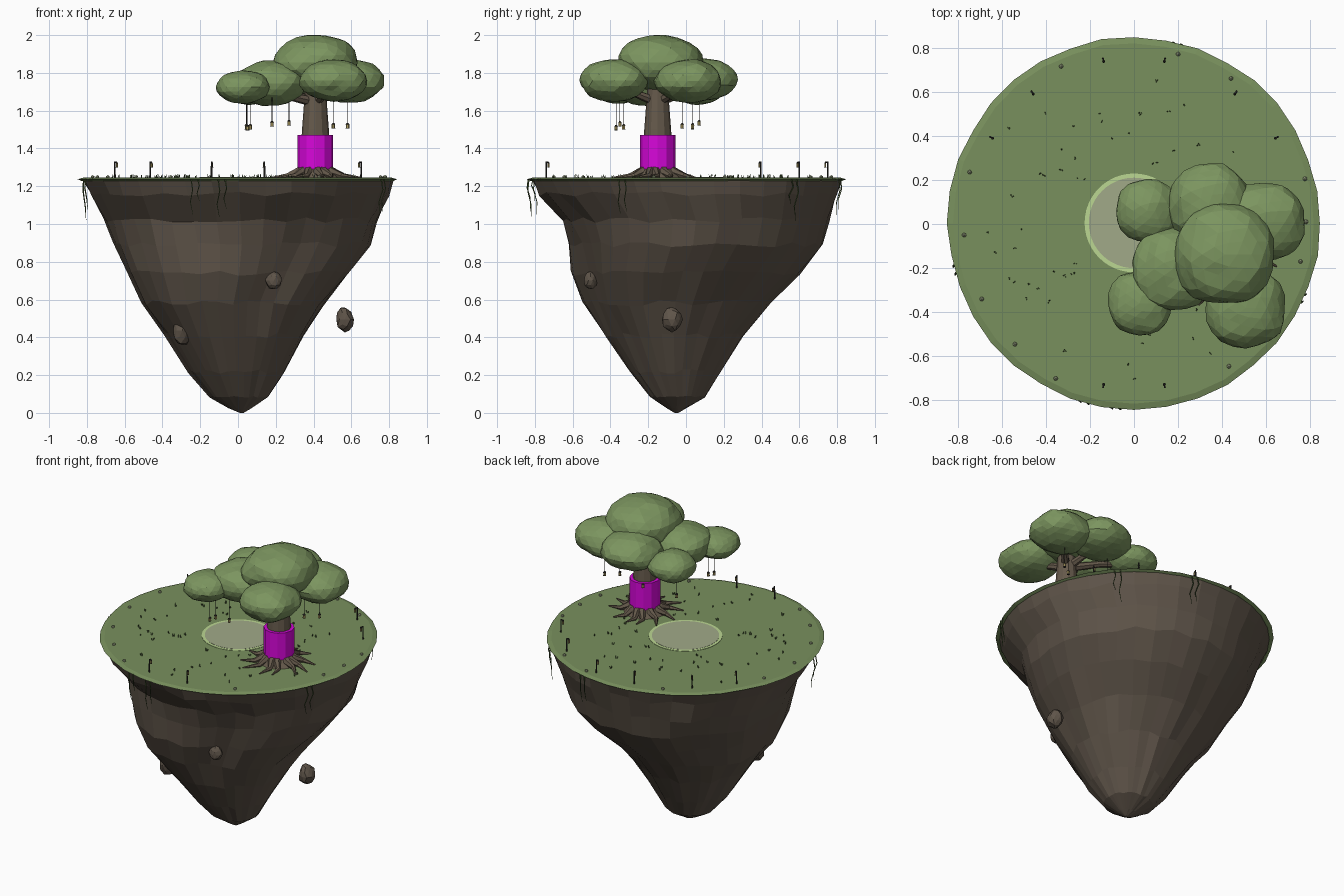
import bpy, bmesh, math, random
from mathutils import Vector, Matrix, noise

cube = bpy.data.objects.get("Cube")
if cube:
    bpy.data.objects.remove(cube, do_unlink=True)
random.seed(4)
TOP = 1.245


def material(name, r, g, b):
    m = bpy.data.materials.new(name)
    m.use_nodes = True
    m.diffuse_color = (r, g, b, 1)
    m.node_tree.nodes["Principled BSDF"].inputs["Base Color"].default_value = (r, g, b, 1)
    return m


GRASS = material("grass green", 0.19, 0.28, 0.11)
LEAF = material("leaf green", 0.2, 0.3, 0.115)
DARK = material("dark plant green", 0.075, 0.12, 0.04)
ROCK = material("rock brown", 0.112, 0.088, 0.066)
BARK = material("bark brown", 0.13, 0.1, 0.07)
MAGENTA = material("magenta", 0.68, 0.002, 0.7)
RIM = material("pale green", 0.5, 0.68, 0.29)
POND = material("grey green", 0.355, 0.4, 0.25)
IRON = material("dark iron", 0.03, 0.028, 0.025)
GLOW = material("lantern yellow", 0.45, 0.36, 0.13)


def finish(bm, name, *mats):
    bmesh.ops.recalc_face_normals(bm, faces=bm.faces)
    me = bpy.data.meshes.new(name)
    bm.to_mesh(me)
    bm.free()
    for m in mats:
        me.materials.append(m)
    ob = bpy.data.objects.new(name, me)
    bpy.context.collection.objects.link(ob)
    return ob


def skin(bm, rings, mat=0):
    """Bridge a list of point rings and cap both ends."""
    vs = [[bm.verts.new(p) for p in ring] for ring in rings]
    n = len(vs[0])
    faces = [bm.faces.new((a[i], a[(i + 1) % n], b[(i + 1) % n], b[i]))
             for a, b in zip(vs, vs[1:]) for i in range(n)]
    faces += [bm.faces.new(vs[0][::-1]), bm.faces.new(vs[-1])]
    for f in faces:
        f.material_index = mat


def tube(bm, pts, radii, sides=6, mat=0):
    pts = [Vector(p) for p in pts]
    q = (pts[-1] - pts[0]).to_track_quat('Z', 'Y')
    skin(bm, [[p + q @ Vector((r * math.cos(a), r * math.sin(a), 0))
               for a in (2 * math.pi * i / sides for i in range(sides))]
              for p, r in zip(pts, radii)], mat)


def blob(name, centre, size, mat, detail, rough, box=2.0):
    """Noisy ellipsoid; a larger box value squares off its plan."""
    bm = bmesh.new()
    bmesh.ops.create_icosphere(bm, subdivisions=detail, radius=1)
    seed = Vector(centre) * 9
    for v in bm.verts:
        d = v.co.copy()
        plan = (abs(d.x) ** box + abs(d.y) ** box) ** (1 / box)
        k = 1 / math.hypot(plan, d.z)
        k *= 1 + rough * noise.noise(d * 1.6 + seed) + random.uniform(-.02, .02)
        v.co = Vector(centre) + Vector([c * s * k for c, s in zip(d, size)])
    return finish(bm, name, mat)


# Island rock: each row is height, then x and y extents
ROWS = [(0, .01, .03, -.06, -.04), (.025, -.05, .07, -.1, 0), (.085, -.15, .16, -.19, .1),
        (.22, -.26, .24, -.3, .18), (.41, -.39, .35, -.43, .3), (.58, -.51, .46, -.56, .45),
        (.74, -.59, .6, -.63, .6), (.89, -.66, .7, -.645, .72), (1.02, -.71, .735, -.66, .765),
        (1.16, -.78, .8, -.78, .805), (1.236, -.825, .825, -.82, .828)]
SEG = 36


def bump(a, deg, width):
    return math.exp(-((math.degrees(a) - deg) / width) ** 2 / 2)


rings = []
for z, x0, x1, y0, y1 in ROWS:
    ring = []
    for i in range(SEG):
        a = 2 * math.pi * i / SEG
        c, s = math.cos(a), math.sin(a)
        k, dz = 1, 0
        if 0 < z < 1.2:
            # a shallow hollow at the front right and a slight bulge at the front left
            mid = math.exp(-((z - .68) / .27) ** 2)
            k += mid * (.045 * bump(a, 232, 24) - .15 * bump(a, 292, 20))
            k += .018 * noise.noise(Vector((c * 2.2, s * 2.2, z * 2))) + random.uniform(-.01, .01)
            dz = random.uniform(-.015, .015) * min(1, z * 4)
        ring.append(((x0 + x1) / 2 + (x1 - x0) / 2 * c * k,
                     (y0 + y1) / 2 + (y1 - y0) / 2 * s * k, z + dz))
    rings.append(ring)
bm = bmesh.new()
skin(bm, rings)
finish(bm, "island_rock", ROCK)

# Grass cap with a softly bevelled rim
edge = [.846 + random.uniform(-.006, .003) for _ in range(SEG)]
bm = bmesh.new()
skin(bm, [[((r + d) * math.cos(2 * math.pi * i / SEG), .003 + (r + d) * math.sin(2 * math.pi * i / SEG), z)
           for i, r in enumerate(edge)]
          for d, z in ((-.02, 1.228), (0, 1.237), (-.028, TOP))])
finish(bm, "grass_cap", GRASS)

# Clearing: thin pale rim with a grey green disc
for name, r, h, m in (("clearing_rim", .224, .002, RIM), ("clearing_floor", .205, .003, POND)):
    bm = bmesh.new()
    tube(bm, [(0, .005, TOP - .005), (0, .005, TOP + h)], [r, r], 48)
    finish(bm, name, m)

# Floating stones
for i, (c, s) in enumerate([((.19, -.505, .7), (.042, .037, .047)),
                            ((.565, -.075, .495), (.048, .054, .066)),
                            ((-.295, -.325, .437), (.05, .05, .078))]):
    blob(f"floating_stone_{i + 1}", c, s, ROCK, 2, .2)

# Trunk and its magenta sleeve
TX, TY = .41, -.15
bm = bmesh.new()
tube(bm, [(TX, TY, z) for z in (TOP, 1.29, 1.36, 1.5, 1.66, 1.8)],
     [.13, .09, .08, .071, .059, .05], 12)
finish(bm, "trunk", BARK)
bm = bmesh.new()
tube(bm, [(TX, TY, 1.29), (TX, TY, 1.47)], [.094, .094], 12)
finish(bm, "trunk_sleeve", MAGENTA)

# Roots spreading over the grass
bm = bmesh.new()
for i in range(12):
    a = 2 * math.pi * i / 12 + random.uniform(-.15, .15)
    reach = random.uniform(.18, .25)
    tube(bm, [(TX + d * math.cos(a + t), TY + d * math.sin(a + t), TOP + h)
              for d, h, t in ((.05, .05, 0), (.1, .028, 0), (.15, .01, .1), (reach, .002, -.06))],
         [.03, .024, .015, .004], 6)
finish(bm, "roots", BARK)

# Canopy clumps: centre and half sizes, each joined to the trunk by a branch
CLUMPS = [(.412, -.138, 1.855, .228, .228, .147), (.507, -.38, 1.76, .18, .18, .112),
          (.585, .01, 1.758, .19, .18, .115), (.34, .09, 1.765, .187, .18, .113),
          (.175, -.205, 1.745, .185, .187, .12), (.025, -.36, 1.725, .143, .143, .088),
          (.06, .06, 1.723, .143, .143, .093)]
branches = bmesh.new()
for i, (x, y, z, *size) in enumerate(CLUMPS):
    blob(f"leaf_clump_{i + 1}", (x, y, z), size, LEAF, 3, .08, 2.25)
    if i:
        tube(branches, [(TX, TY, 1.645), ((TX + x) / 2, (TY + y) / 2, 1.69), (x, y, z - .02)],
             [.028, .02, .012], 7)
finish(branches, "branches", BARK)


def lantern(bm, x, y, z, r=.009):
    """Glowing body between dark cap and base; z is the cap height."""
    tube(bm, [(x, y, z - .026), (x, y, z - .007)], [r, r], 6, 1)
    tube(bm, [(x, y, z - .008), (x, y, z)], [r * 1.2, r * .4], 6)
    tube(bm, [(x, y, z - .029), (x, y, z - .026)], [r * 1.1, r * 1.1], 6)


# Lanterns hung on strings under the leaves
bm = bmesh.new()
for x, y, z in [(.05, -.37, 1.525), (.065, -.33, 1.53), (.045, .035, 1.53), (.18, -.35, 1.545),
                (.27, .07, 1.55), (.505, -.02, 1.535), (.58, .035, 1.535)]:
    tube(bm, [(x, y, z - .005), (x, y, 1.72)], [.0014, .0014], 4)
    lantern(bm, x, y, z)
finish(bm, "hanging_lanterns", IRON, GLOW)

# Lamp posts with a hooked arm, mirrored left and right
bm = bmesh.new()
for px, y in ((.14, .75), (.465, .6), (.652, .395), (.14, -.74)):
    for x in (px, -px):
        inward = Vector((-x, -y, 0)).normalized() * .013
        tube(bm, [(x, y, TOP), (x, y, TOP + .085)], [.005, .004], 6)
        arm = Vector((x, y, TOP + .082))
        tube(bm, [arm, arm + inward], [.004, .003], 5)
        lantern(bm, arm.x + inward.x, arm.y + inward.y, arm.z, .006)
finish(bm, "lamp_posts", IRON, GLOW)

# Pebbles near the rim
bm = bmesh.new()
for x, y in [(-.33, .715), (.2, .77), (-.745, .235), (-.69, -.34), (-.54, -.545), (-.355, -.7),
             (-.77, -.05), (.775, .205), (.78, .01), (.755, -.17), (.43, -.645), (.44, .66)]:
    bmesh.ops.create_icosphere(bm, subdivisions=1, radius=.011,
                               matrix=Matrix.Translation((x, y, TOP + .003)))
finish(bm, "pebbles", POND)

# Grass tufts: small leaning blades scattered outside the clearing
bm = bmesh.new()
for _ in range(65):
    a, d = random.uniform(0, 2 * math.pi), random.uniform(.27, .72)
    x, y = d * math.cos(a), d * math.sin(a)
    for _ in range(3):
        ox, oy = random.uniform(-.009, .009), random.uniform(-.009, .009)
        tube(bm, [(x + ox * .4, y + oy * .4, TOP - .002),
                  (x + ox, y + oy, TOP + random.uniform(.009, .02))], [.003, .0008], 3)
finish(bm, "grass_tufts", DARK)

# Vines trailing from the rim in small groups
bm = bmesh.new()
for deg in (194, 254, 264, 336, 43, 76):
    for k in range(2):
        a = math.radians(deg + (k - .5) * 2.5)
        drop = random.uniform(.1, .25)
        tube(bm, [((.838 + o) * math.cos(a + t), (.838 + o) * math.sin(a + t), 1.238 - drop * f)
                  for f, o, t in ((0, 0, 0), (.3, .005, .012), (.65, -.01, -.008), (1, -.012, .008))],
             [.004, .0036, .003, .001], 4)
finish(bm, "vines", DARK)
